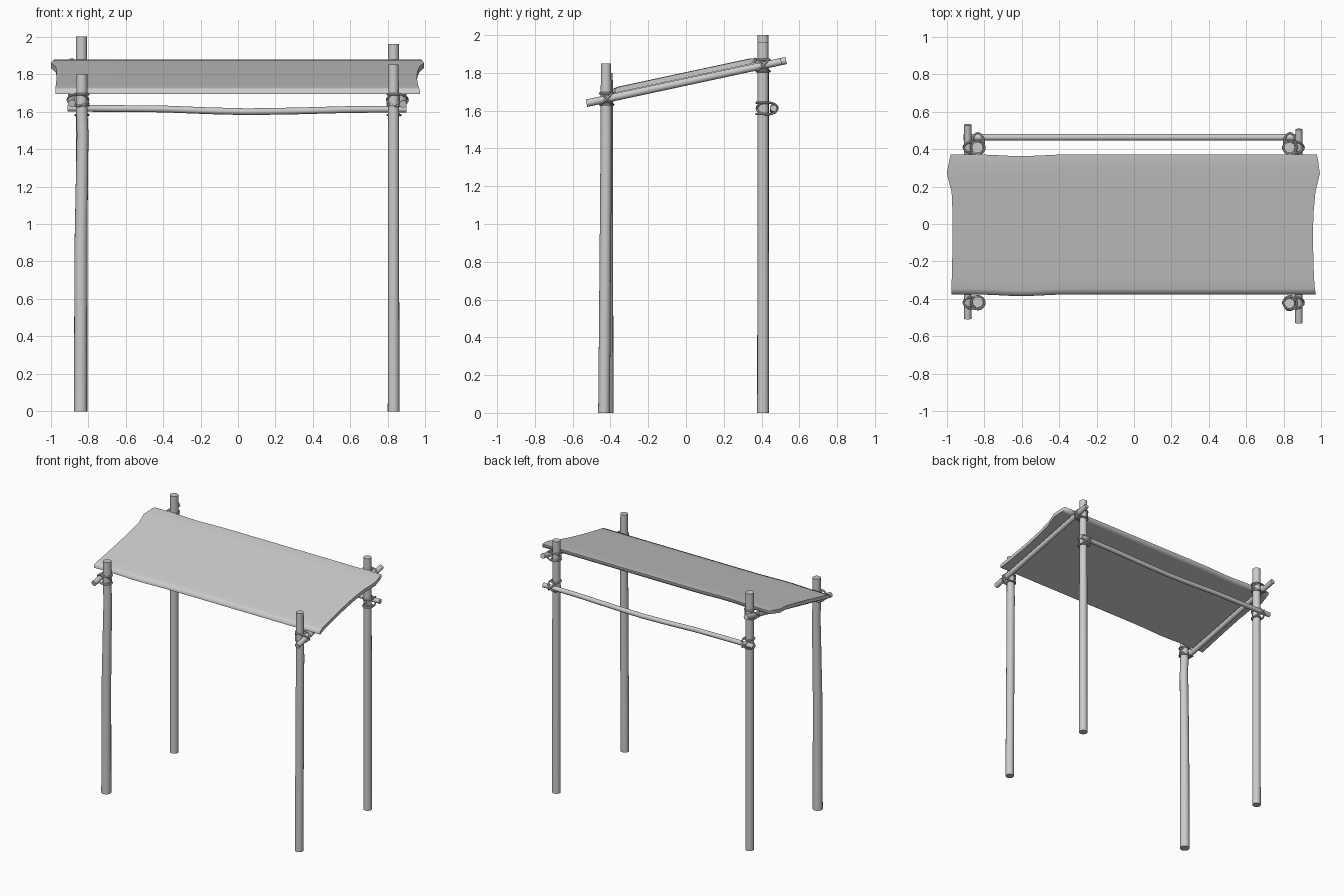
import bpy, bmesh, math
from mathutils import Vector

if "Cube" in bpy.data.objects:
    bpy.data.objects.remove(bpy.data.objects["Cube"])


def finish(name, bm, angle=40):
    bmesh.ops.recalc_face_normals(bm, faces=bm.faces)
    me = bpy.data.meshes.new(name)
    bm.to_mesh(me)
    bm.free()
    ob = bpy.data.objects.new(name, me)
    bpy.context.collection.objects.link(ob)
    bpy.ops.object.select_all(action='DESELECT')
    ob.select_set(True)
    bpy.context.view_layer.objects.active = ob
    bpy.ops.object.shade_smooth_by_angle(angle=math.radians(angle))
    return ob


def tube(bm, pts, radii, up, sides=16, closed=False):
    """Sweep a round section along points; 'up' fixes the section's twist."""
    pts, up, n = [Vector(p) for p in pts], Vector(up), len(pts)
    rings = []
    for i, p in enumerate(pts):
        a = pts[(i - 1) % n] if closed or i else p
        b = pts[(i + 1) % n] if closed or i < n - 1 else p
        t = (b - a).normalized()
        u = (up - t * up.dot(t)).normalized()
        v = t.cross(u)
        ang = [2 * math.pi * k / sides for k in range(sides)]
        rings.append([bm.verts.new(p + (u * math.cos(q) + v * math.sin(q)) * radii[i]) for q in ang])
    for i in range(n if closed else n - 1):
        r, s = rings[i], rings[(i + 1) % n]
        for k in range(sides):
            m = (k + 1) % sides
            bm.faces.new((r[k], r[m], s[m], s[k]))
    if not closed:
        bm.faces.new(rings[0])
        bm.faces.new(rings[-1])


def pole(name, pts, radii, up):
    bm = bmesh.new()
    tube(bm, pts, radii, up)
    finish(name, bm)


def loop(bm, centre, e1, e2, rope=0.006):
    """Closed elliptical rope loop spanned by vectors e1 and e2."""
    ang = [2 * math.pi * k / 24 for k in range(24)]
    pts = [centre + e1 * math.cos(a) + e2 * math.sin(a) for a in ang]
    tube(bm, pts, [rope] * 24, e1.cross(e2), 8, True)


def lashing(name, post, bar):
    """Rings around the post plus two crossed loops holding the bar."""
    post, bar = Vector(post), Vector(bar)
    d = bar - post
    off = d.length
    d.normalize()
    z = Vector((0, 0, 1))
    a = z.cross(d)
    bm = bmesh.new()
    for dz in (-0.03, 0.03):
        loop(bm, post + z * dz, d * 0.035, a * 0.035)
    for s in (-1, 1):
        diag = (a * s + z).normalized()
        loop(bm, post + d * (off / 2 - 0.006), d * 0.055, diag * 0.045)
    finish(name, bm)


# Upright posts, the front pair shorter and a little crooked
X = (1, 0, 0)
pole("front_left_post", [(-.84, -.42, 0), (-.838, -.42, .9), (-.832, -.418, 1.3), (-.829, -.417, 1.48),
                         (-.834, -.417, 1.62), (-.833, -.417, 1.80)], [.036, .034, .032, .031, .03, .029], X)
pole("front_right_post", [(.83, -.434, 0), (.83, -.427, .9), (.83, -.422, 1.5), (.83, -.424, 1.85)],
     [.031, .03, .03, .027], X)
pole("back_left_post", [(-.835, .408, 0), (-.835, .408, 2.0)], [.031, .03], X)
pole("back_right_post", [(.83, .408, 0), (.83, .408, 1.96)], [.031, .029], X)


# Sloping side rails
def rail_z(y):
    return 1.752 + 0.214 * y


for side, x, y0, y1 in (("left", -.887, -.505, .53), ("right", .88, -.527, .505)):
    pole(side + "_side_rail", [(x, y0, rail_z(y0)), (x, y1, rail_z(y1))], [.02, .019], X)
    px = math.copysign(.833, x)
    for end, y in (("front", -.42), ("back", .408)):
        lashing(f"{end}_{side}_rail_lashing", (px, y, rail_z(y)), (x, y, rail_z(y)))
    lashing(side + "_crossbar_lashing", (px, .408, 1.612), (px, .463, 1.612))

# Sagging back crossbar
pole("back_crossbar", [(-.91, .463, 1.618), (-.4, .463, 1.614), (-.15, .463, 1.604), (.05, .463, 1.599),
                       (.3, .463, 1.603), (.6, .463, 1.611), (.9, .463, 1.613)], [.018] * 7, (0, 0, 1))

# Canopy sheet: rows of (y, left edge x, right edge x), gently wavy outline
rows = [(-.375, -.975, .97), (-.345, -.974, .965), (-.28, -.972, .96), (-.1, -.968, .955), (.05, -.968, .957),
        (.17, -.973, .968), (.27, -.999, .992), (.34, -.985, .982), (.372, -.978, .975)]
bm = bmesh.new()
layers = []
for top in (True, False):
    grid = []
    for i, (y, xl, xr) in enumerate(rows):
        drop = .004 if top and i in (0, len(rows) - 1) else 0
        row = []
        for k in range(25):
            x = xl + (xr - xl) * k / 24
            wave = -.01 * math.exp(-((x + .6) / .15) ** 2)
            z = rail_z(y) + (.050 - drop if top else .022)
            row.append(bm.verts.new((x, y + wave, z)))
        grid.append(row)
    for r, s in zip(grid, grid[1:]):
        for k in range(24):
            bm.faces.new((r[k], r[k + 1], s[k + 1], s[k]))
    layers.append(grid)
t, b = layers
rim = [[g[0][k] for k in range(25)] + [g[i][24] for i in range(1, 9)]
       + [g[8][k] for k in range(23, -1, -1)] + [g[i][0] for i in range(7, 0, -1)] for g in (t, b)]
for i in range(len(rim[0])):
    j = (i + 1) % len(rim[0])
    bm.faces.new((rim[0][i], rim[0][j], rim[1][j], rim[1][i]))
finish("canopy_sheet", bm, 80)
